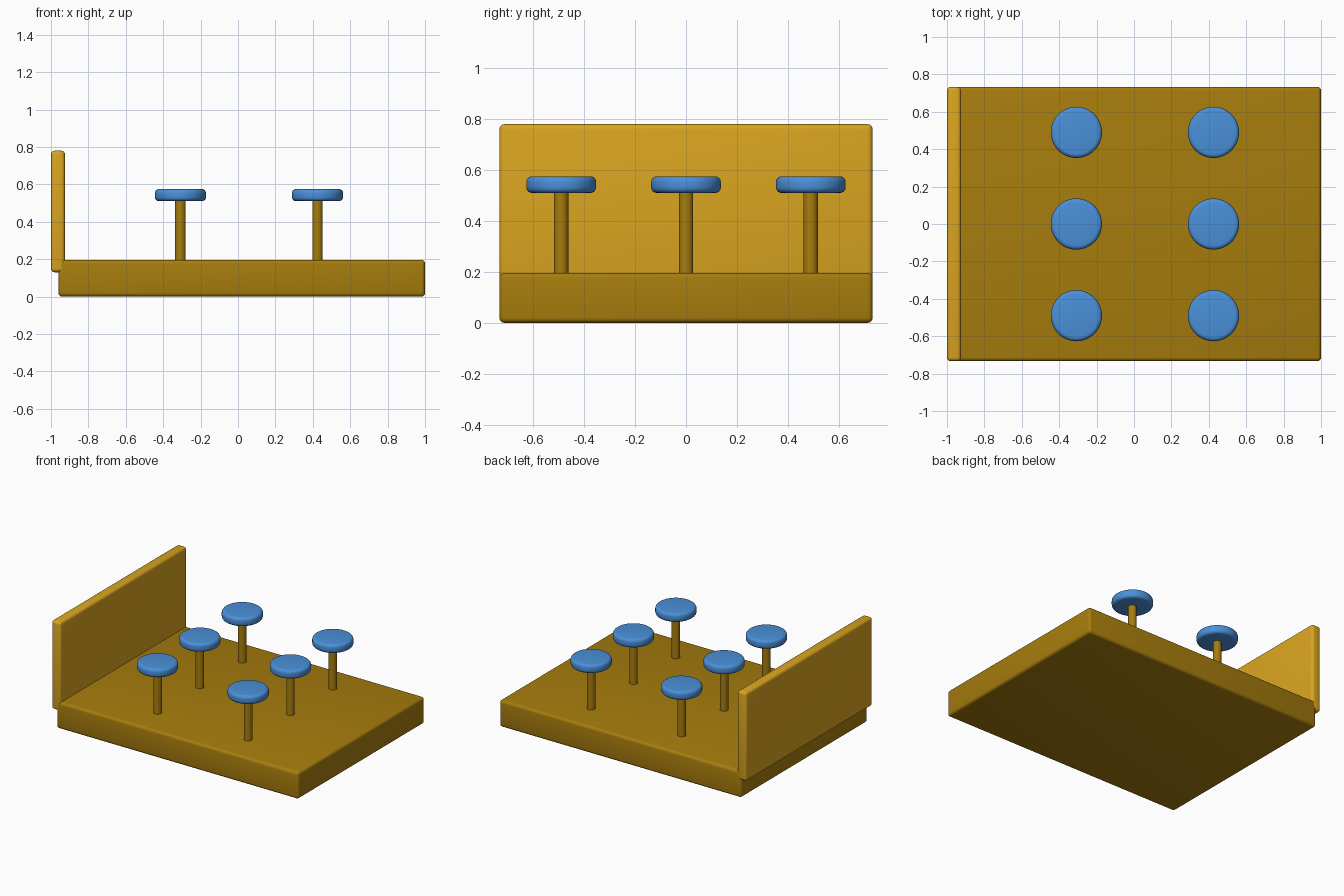
import bpy
import math

cube = bpy.data.objects.get("Cube")
if cube:
    bpy.data.objects.remove(cube, do_unlink=True)


def make_material(name, rgb):
    mat = bpy.data.materials.new(name)
    mat.use_nodes = True
    color = (*rgb, 1.0)
    mat.diffuse_color = color
    mat.node_tree.nodes["Principled BSDF"].inputs["Base Color"].default_value = color
    return mat


dark_wood = make_material("dark_wood", (0.385, 0.203, 0.004))
golden_wood = make_material("golden_wood", (0.70, 0.376, 0.0144))
blue_seat = make_material("blue_seat", (0.069, 0.279, 0.694))


def finish(name, mat, bevel, segments=4):
    obj = bpy.context.object
    obj.name = name
    obj.data.materials.append(mat)
    bpy.ops.object.transform_apply(location=False, rotation=False, scale=True)
    if bevel:
        mod = obj.modifiers.new("rounded_edges", "BEVEL")
        mod.width = bevel
        mod.segments = segments
        mod.limit_method = "ANGLE"
        mod.angle_limit = math.radians(40)
        bpy.ops.object.modifier_apply(modifier=mod.name)
    bpy.ops.object.shade_smooth_by_angle(angle=math.radians(35))
    return obj


def box(name, low, high, mat, bevel):
    center = [(a + b) / 2 for a, b in zip(low, high)]
    bpy.ops.mesh.primitive_cube_add(size=1, location=center)
    bpy.context.object.scale = [b - a for a, b in zip(low, high)]
    return finish(name, mat, bevel)


def cylinder(name, x, y, bottom, top, radius, mat, bevel, sides):
    bpy.ops.mesh.primitive_cylinder_add(
        vertices=sides, radius=radius, depth=top - bottom,
        location=(x, y, (bottom + top) / 2))
    return finish(name, mat, bevel)


# Platform and upright end board
box("platform", (-0.96, -0.733, 0), (1, 0.733, 0.196), dark_wood, 0.02)
box("end_board", (-1, -0.733, 0.13), (-0.925, 0.733, 0.78), golden_wood, 0.02)

# Two rows of three stools
for row, x in (("left", 0.425), ("right", -0.308)):
    for place, y in (("front", -0.49), ("middle", 0), ("back", 0.49)):
        label = f"{place}_{row}"
        cylinder(f"{label}_stool_post", x, y, 0.17, 0.53, 0.028, dark_wood, 0, 32)
        cylinder(f"{label}_stool_seat", x, y, 0.51, 0.575, 0.137, blue_seat, 0.022, 64)
